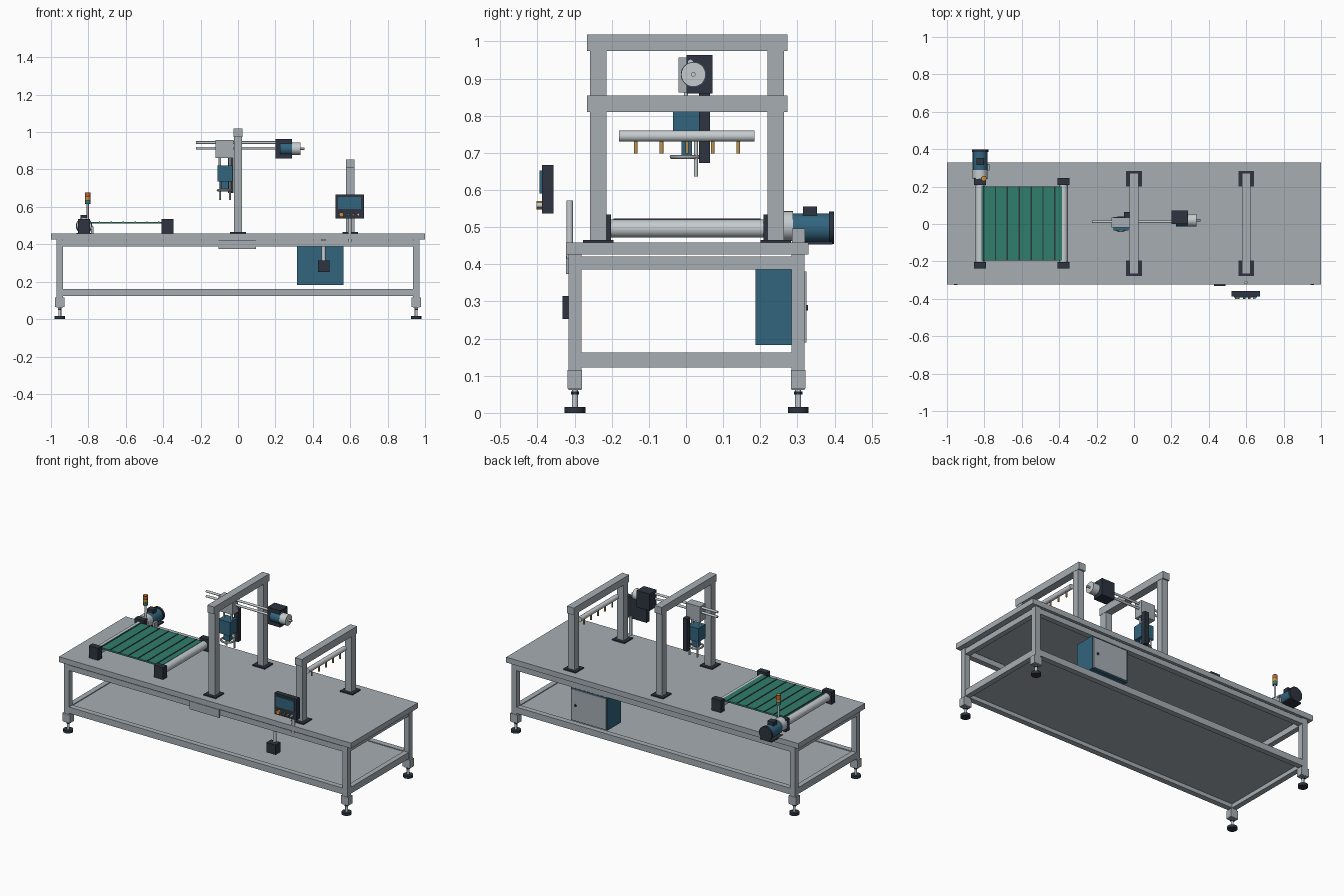
import bpy, bmesh, math
from mathutils import Vector

if "Cube" in bpy.data.objects:
    bpy.data.objects.remove(bpy.data.objects["Cube"])


def material(name, rgb):
    m = bpy.data.materials.new(name)
    m.diffuse_color = (*rgb, 1)
    m.use_nodes = True
    m.node_tree.nodes["Principled BSDF"].inputs["Base Color"].default_value = m.diffuse_color
    return m


GREY = material("frame grey", (0.38, 0.42, 0.45))
SILVER = material("bright metal", (0.56, 0.60, 0.62))
BLACK = material("dark slate", (0.026, 0.034, 0.05))
BLUE = material("steel blue", (0.032, 0.13, 0.21))
GREEN = material("belt green", (0.03, 0.21, 0.15))
AMBER = material("amber", (0.62, 0.27, 0.03))
BRASS = material("brass", (0.55, 0.30, 0.07))
RED = material("signal orange", (0.55, 0.13, 0.03))


def finish(name, bm, mat, smooth=False):
    me = bpy.data.meshes.new(name)
    bm.to_mesh(me)
    bm.free()
    me.materials.append(mat)
    ob = bpy.data.objects.new(name, me)
    bpy.context.collection.objects.link(ob)
    if smooth:
        bpy.ops.object.select_all(action='DESELECT')
        ob.select_set(True)
        bpy.context.view_layer.objects.active = ob
        bpy.ops.object.shade_smooth_by_angle()
    return ob


def box(name, x, y, z, mat):
    """Box from (min, max) pairs."""
    bm = bmesh.new()
    bmesh.ops.create_cube(bm, size=1)
    for v in bm.verts:
        v.co = [p[0] if c < 0 else p[1] for c, p in zip(v.co, (x, y, z))]
    return finish(name, bm, mat)


def rod(name, a, b, r, mat, n=24):
    """Cylinder between two points."""
    a, b = Vector(a), Vector(b)
    bm = bmesh.new()
    bmesh.ops.create_cone(bm, cap_ends=True, segments=n, radius1=r, radius2=r, depth=(b - a).length)
    q = (b - a).to_track_quat('Z', 'Y')
    for v in bm.verts:
        v.co = q @ v.co + (a + b) / 2
    return finish(name, bm, mat, True)


def mid(c, h):
    return (c - h, c + h)


CY = 0.003
YF, YB = -0.299, 0.302

# Table top, lower shelf and rails
box("table_top", (-1, 1), (-0.323, 0.33), (0.426, 0.459), GREY)
box("lower_shelf", (-0.94, 0.94), (-0.285, 0.288), (0.147, 0.157), GREY)
for y in (YF, YB):
    box("long_top_rail", (-0.94, 0.94), mid(y, 0.017), (0.388, 0.421), GREY)
    box("long_low_rail", (-0.94, 0.94), mid(y, 0.017), (0.123, 0.162), GREY)
for x in (-0.953, 0.953):
    box("end_top_rail", mid(x, 0.016), (-0.285, 0.288), (0.386, 0.421), GREY)
    box("end_low_rail", mid(x, 0.016), (-0.285, 0.288), (0.122, 0.162), GREY)
    # Legs with adjustable feet
    for y in (YF, YB):
        box("leg", mid(x, 0.0175), mid(y, 0.0175), (0.062, 0.426), GREY)
        box("leg_socket", mid(x, 0.026), mid(y, 0.0195), (0.065, 0.115), GREY)
        rod("foot_stem", (x, y, 0.014), (x, y, 0.066), 0.008, SILVER, 16)
        rod("foot_nut", (x, y, 0.05), (x, y, 0.058), 0.011, BLACK, 6)
        rod("foot_pad", (x, y, 0), (x, y, 0.016), 0.028, BLACK)
box("front_plate", (-0.105, 0.097), (-0.323, -0.315), (0.374, 0.424), GREY)

# Electrical cabinet under the table
box("cabinet", (0.315, 0.565), (0.187, 0.318), (0.183, 0.387), BLUE)
box("cabinet_door", (0.322, 0.558), (0.318, 0.324), (0.19, 0.38), GREY)
rod("cabinet_knob", (0.53, 0.323, 0.283), (0.53, 0.329, 0.283), 0.008, BLACK, 16)

# Hanging control box at the front
box("control_box", (0.427, 0.49), (-0.332, -0.285), (0.253, 0.314), BLACK)
rod("control_box_hanger", (0.458, -0.295, 0.31), (0.458, -0.295, 0.426), 0.011, SILVER)

# Two portal frames
for x, top in ((0, 1.018), (0.6, 0.854)):
    for s in (-1, 1):
        y = CY + s * 0.239
        box("portal_post", mid(x, 0.022), mid(y, 0.022), (0.46, top - 0.04), GREY)
        box("portal_base", mid(x, 0.042), mid(y, 0.041), (0.458, 0.466), BLACK)
    box("portal_beam", mid(x, 0.0235), mid(CY, 0.27), (top - 0.044, top), GREY)

# Nozzle bar below the low portal
rod("nozzle_bar", (0.6, -0.18, 0.745), (0.6, 0.185, 0.745), 0.015, SILVER)
for i in range(-2, 3):
    y = CY + i * 0.069
    rod("nozzle", (0.6, y, 0.698), (0.6, y, 0.735), 0.005, BRASS, 16)

# Belt conveyor
for x in (-0.823, -0.378):
    rod("roller", (x, -0.206, 0.496), (x, 0.21, 0.496), 0.024, SILVER, 32)
    for y in (-0.22, 0.227):
        box("bearing_block", mid(x, 0.032), mid(y, 0.018), (0.459, 0.534), BLACK)
box("belt", (-0.815, -0.386), (-0.195, 0.2), (0.511, 0.5205), GREEN)
for i in range(7):
    x = -0.804 + i * 0.0635
    box("belt_cleat", mid(x, 0.0035), (-0.195, 0.2), (0.519, 0.523), BLACK)

# Conveyor drive motor
mx, mz = -0.823, 0.498
box("motor_base", mid(mx, 0.04), (0.285, 0.395), (0.453, 0.461), BLACK)
rod("motor_gearbox", (mx, 0.24, mz + 0.005), (mx, 0.288, mz + 0.005), 0.04, SILVER, 32)
rod("motor_body", (mx, 0.285, mz), (mx, 0.388, mz), 0.039, BLUE, 32)
rod("motor_end_cap", (mx, 0.385, mz), (mx, 0.399, mz), 0.044, BLACK, 32)
box("motor_terminal_box", mid(mx, 0.02), (0.315, 0.352), (0.53, 0.556), BLACK)
box("motor_bracket", (-0.785, -0.772), (0.285, 0.32), (0.459, 0.496), GREY)

# Signal tower
tx, ty = -0.803, 0.243
rod("tower_pole", (tx, ty, 0.46), (tx, ty, 0.618), 0.006, SILVER, 16)
for z, m in ((0.616, GREEN), (0.636, AMBER), (0.656, RED)):
    rod("tower_lamp", (tx, ty, z), (tx, ty, z + 0.017), 0.014, m)
    rod("tower_lamp_ring", (tx, ty, z + 0.017), (tx, ty, z + 0.02), 0.0145, BLACK)
rod("tower_cap", (tx, ty, 0.675), (tx, ty, 0.678), 0.013, AMBER)

# Operator panel on a pole
rod("panel_pole", (0.598, -0.313, 0.415), (0.598, -0.313, 0.572), 0.009, SILVER)
box("panel_body", (0.52, 0.673), (-0.388, -0.357), (0.537, 0.667), BLACK)
box("panel_screen", (0.535, 0.658), (-0.394, -0.387), (0.59, 0.653), BLUE)
for x, r, m in ((0.553, 0.012, AMBER), (0.59, 0.007, GREEN), (0.617, 0.007, RED), (0.643, 0.007, SILVER)):
    rod("panel_button", (x, -0.402, 0.559), (x, -0.386, 0.559), r, m)

# Horizontal axis: guide rods, carriage and servo drive
for z in (0.944, 0.914):
    rod("guide_rod", (-0.225, 0.012, z), (0.29, 0.012, z), 0.007, SILVER, 16)
box("carriage", (-0.12, -0.023), (-0.02, 0.035), (0.862, 0.957), GREY)
box("servo_housing", (0.2, 0.288), (0.001, 0.072), (0.86, 0.964), BLACK)
rod("servo_body", (0.225, 0.02, 0.911), (0.29, 0.02, 0.911), 0.034, BLUE, 32)
rod("servo_cap", (0.288, 0.02, 0.911), (0.333, 0.02, 0.911), 0.033, SILVER, 32)
rod("servo_shaft", (0.33, 0.02, 0.911), (0.355, 0.02, 0.911), 0.006, SILVER, 16)

# Vertical slide and gripper
gx = -0.07
box("vertical_slide", (-0.053, -0.024), (0.035, 0.065), (0.673, 0.875), BLACK)
for dx in (-0.027, 0.027):
    rod("lift_rod", (gx + dx, 0, 0.81), (gx + dx, 0, 0.87), 0.006, SILVER, 16)
    rod("gripper_finger", (gx + dx, 0.027, 0.637), (gx + dx, 0.027, 0.74), 0.005, SILVER, 16)
box("gripper_actuator", mid(gx, 0.04), (-0.035, 0.037), (0.735, 0.82), BLUE)
box("gripper_neck", mid(gx, 0.02), (-0.012, 0.016), (0.688, 0.737), BLUE)
bpy.ops.mesh.primitive_torus_add(major_radius=0.038, minor_radius=0.006, major_segments=32,
                                 minor_segments=10, location=(gx, 0, 0.689))
ring = bpy.context.object
ring.name = "gripper_ring"
ring.data.materials.append(SILVER)
bpy.ops.object.shade_smooth_by_angle()
